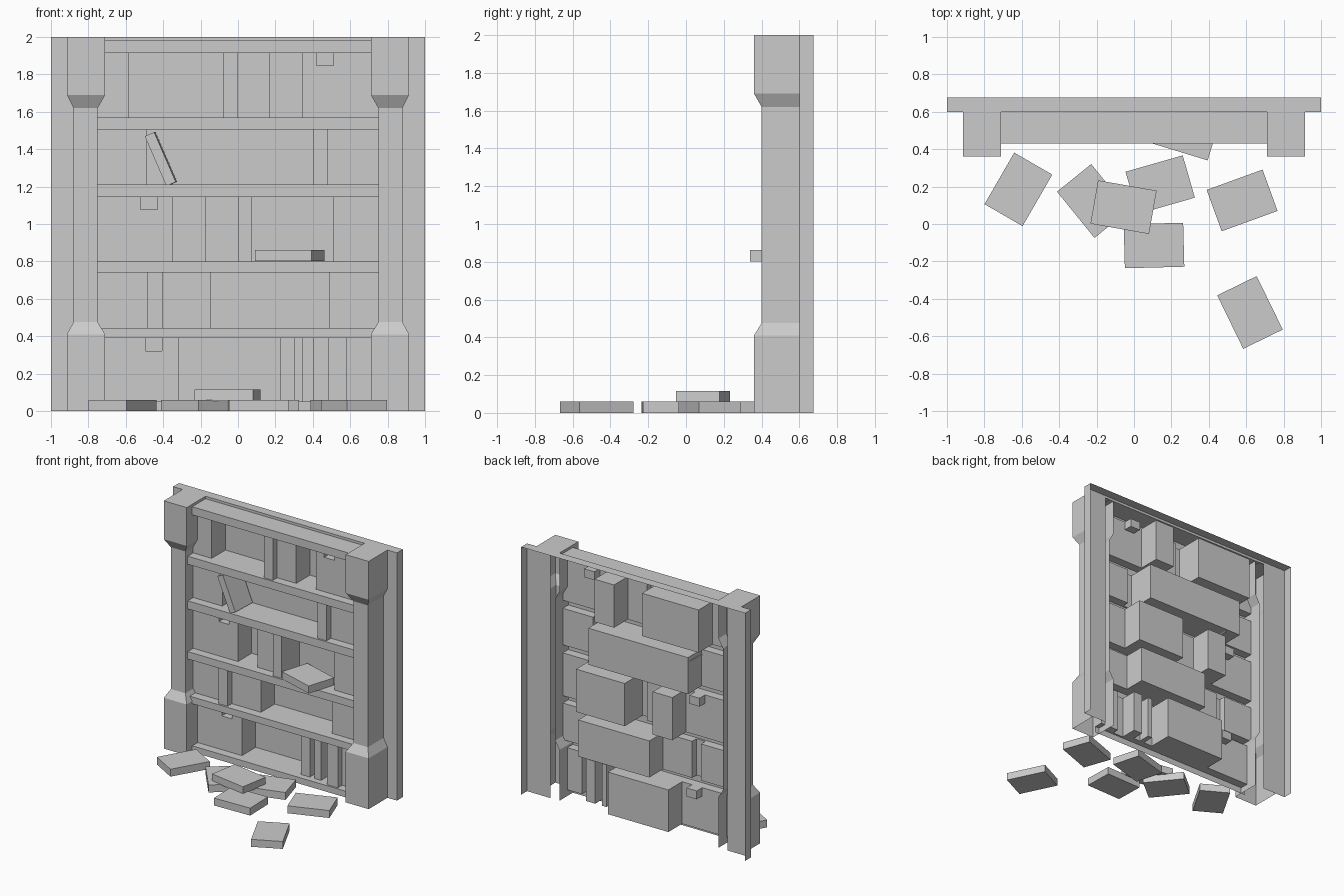
import bpy, bmesh, math
from mathutils import Matrix, Vector

cube = bpy.data.objects.get("Cube")
if cube:
    bpy.data.objects.remove(cube, do_unlink=True)

stone = bpy.data.materials.new("plain_grey")
stone.use_nodes = True
GREY = (0.6, 0.6, 0.6, 1)
stone.diffuse_color = GREY
stone.node_tree.nodes["Principled BSDF"].inputs["Base Color"].default_value = GREY


def finish(name, bm, recalc=False):
    bmesh.ops.remove_doubles(bm, verts=bm.verts, dist=0.0005)
    if recalc:
        bmesh.ops.recalc_face_normals(bm, faces=bm.faces)
    mesh = bpy.data.meshes.new(name)
    bm.to_mesh(mesh)
    bm.free()
    mesh.materials.append(stone)
    obj = bpy.data.objects.new(name, mesh)
    bpy.context.collection.objects.link(obj)
    return obj


def quad(bm, *points):
    bm.faces.new([bm.verts.new(p) for p in points])


def front_quad(bm, x0, x1, z0, z1, y):
    quad(bm, (x0, y, z0), (x1, y, z0), (x1, y, z1), (x0, y, z1))


def level_quad(bm, x0, x1, y0, y1, z, up):
    pts = [(x0, y0, z), (x1, y0, z), (x1, y1, z), (x0, y1, z)]
    quad(bm, *(pts if up else pts[::-1]))


def side_quad(bm, x, ya, yb, z0, z1):
    # wall joining depth ya on the left to depth yb on the right
    quad(bm, (x, ya, z0), (x, yb, z0), (x, yb, z1), (x, ya, z1))


# Depths of the hollow relief
EDGE, PROUD, WALL, NOTCH, DEEP = 0.43, 0.445, 0.50, 0.57, 0.675
HALF = 0.75

# Shelf rows: bottom, top, cells as (right end, depth), notch span or None
rows = [
    (0.05, 0.39, [(-0.315, WALL), (0.225, DEEP), (0.305, 0.48), (0.345, 0.58), (0.405, 0.48),
                  (0.485, 0.58), (0.58, PROUD), (HALF, WALL)], (-0.495, -0.405)),
    (0.445, 0.74, [(-0.485, WALL), (-0.405, PROUD), (-0.145, WALL), (0.49, DEEP),
                   (HALF, WALL)], None),
    (0.80, 1.145, [(-0.35, WALL), (-0.175, DEEP), (0, WALL), (0.075, PROUD), (0.51, DEEP),
                   (HALF, WALL)], (-0.52, -0.43)),
    (1.21, 1.505, [(-0.49, WALL), (0.40, DEEP), (0.48, PROUD), (HALF, WALL)], None),
    (1.57, 1.915, [(-0.585, WALL), (-0.08, DEEP), (0, PROUD), (0.17, WALL), (0.345, DEEP),
                   (HALF, WALL)], (0.42, 0.51)),
]


def wall_with_notch(bm, x0, x1, z0, z1, y, notch):
    a, b = notch
    zn = z1 - 0.068
    front_quad(bm, x0, a, z0, z1, y)
    front_quad(bm, b, x1, z0, z1, y)
    front_quad(bm, a, b, z0, zn, y)
    front_quad(bm, a, b, zn, z1, NOTCH)
    level_quad(bm, a, b, y, NOTCH, zn, True)
    level_quad(bm, a, b, y, NOTCH, z1, False)
    side_quad(bm, a, y, NOTCH, zn, z1)
    side_quad(bm, b, NOTCH, y, zn, z1)


# Shelves, book fronts and empty bays as one open-backed relief
bm = bmesh.new()
below = 0.0
for z0, z1, cells, notch in rows:
    front_quad(bm, -HALF, HALF, below, z0, EDGE)
    left, before = -HALF, None
    for right, depth in cells:
        if notch and left < notch[0] and notch[1] < right:
            wall_with_notch(bm, left, right, z0, z1, depth, notch)
        else:
            front_quad(bm, left, right, z0, z1, depth)
        level_quad(bm, left, right, EDGE, depth, z0, True)
        level_quad(bm, left, right, EDGE, depth, z1, False)
        if before is not None:
            side_quad(bm, left, before, depth, z0, z1)
        left, before = right, depth
    below = z1
front_quad(bm, -HALF, HALF, below, 1.98, EDGE)
level_quad(bm, -HALF, HALF, EDGE, 0.6, 1.98, True)
finish("shelves_and_books", bm)

# Outer flange, open at the back
bm = bmesh.new()
level_quad(bm, -1, 1, 0.6, DEEP, 2, True)
front_quad(bm, -1, 1, 1.98, 2, 0.6)
for s in (-1, 1):
    x0, x1 = sorted((s, s * 0.79))
    front_quad(bm, x0, x1, 0, 1.98, 0.6)
    ya, yb = (DEEP, 0.6) if s < 0 else (0.6, DEEP)
    side_quad(bm, s, ya, yb, 0, 2)
finish("outer_flange", bm)

# Pillars: wide foot and head joined to a narrower shaft by tapers
WIDE, NARROW = (0.71, 0.915, 0.36), (0.75, 0.88, 0.40)
levels = [(0, WIDE), (0.41, WIDE), (0.475, NARROW), (1.62, NARROW), (1.69, WIDE), (2, WIDE)]
for side, s in (("right", -1), ("left", 1)):
    bm = bmesh.new()
    rings = []
    for z, (xi, xo, yf) in levels:
        path = [(s * xi, 0.6), (s * xi, yf), (s * xo, yf), (s * xo, 0.6)]
        rings.append([bm.verts.new((x, y, z)) for x, y in path])
    for lo, hi in zip(rings, rings[1:]):
        for i in range(3):
            f = [lo[i], lo[i + 1], hi[i + 1], hi[i]]
            bm.faces.new(f if s > 0 else f[::-1])
    bm.faces.new(rings[-1] if s > 0 else rings[-1][::-1])
    finish(side + "_pillar", bm)


def book(name, size, centre, rotation):
    bm = bmesh.new()
    bmesh.ops.create_cube(bm, size=1, matrix=Matrix.Diagonal((*size, 1)))
    bmesh.ops.transform(bm, matrix=Matrix.Translation(Vector(centre)) @ rotation, verts=bm.verts)
    finish(name, bm, True)


# Loose books: x, y, base height, turn in degrees
BOOK = (0.318, 0.235, 0.06)
loose = [
    (-0.618, 0.185, 0, 60), (-0.22, 0.123, 0, -51), (-0.056, 0.09, 0.055, -10),
    (0.14, 0.21, 0, 16), (0.107, -0.115, 0, 1.5), (0.578, 0.126, 0, 20),
    (0.62, -0.473, 0, -64), (0.276, 0.499, 0.802, -17),
]
for i, (x, y, z, turn) in enumerate(loose):
    name = "shelf_book" if z > 0.5 else f"fallen_book_{i + 1}"
    book(name, BOOK, (x, y, z + 0.03), Matrix.Rotation(math.radians(turn), 4, 'Z'))

# Book leaning in the fourth bay
lean = Matrix.Rotation(math.radians(-2), 4, 'Z') @ Matrix.Rotation(math.radians(-23.5), 4, 'Y')
book("leaning_book", (0.055, 0.21, 0.29), (-0.412, 0.55, 1.347), lean)
